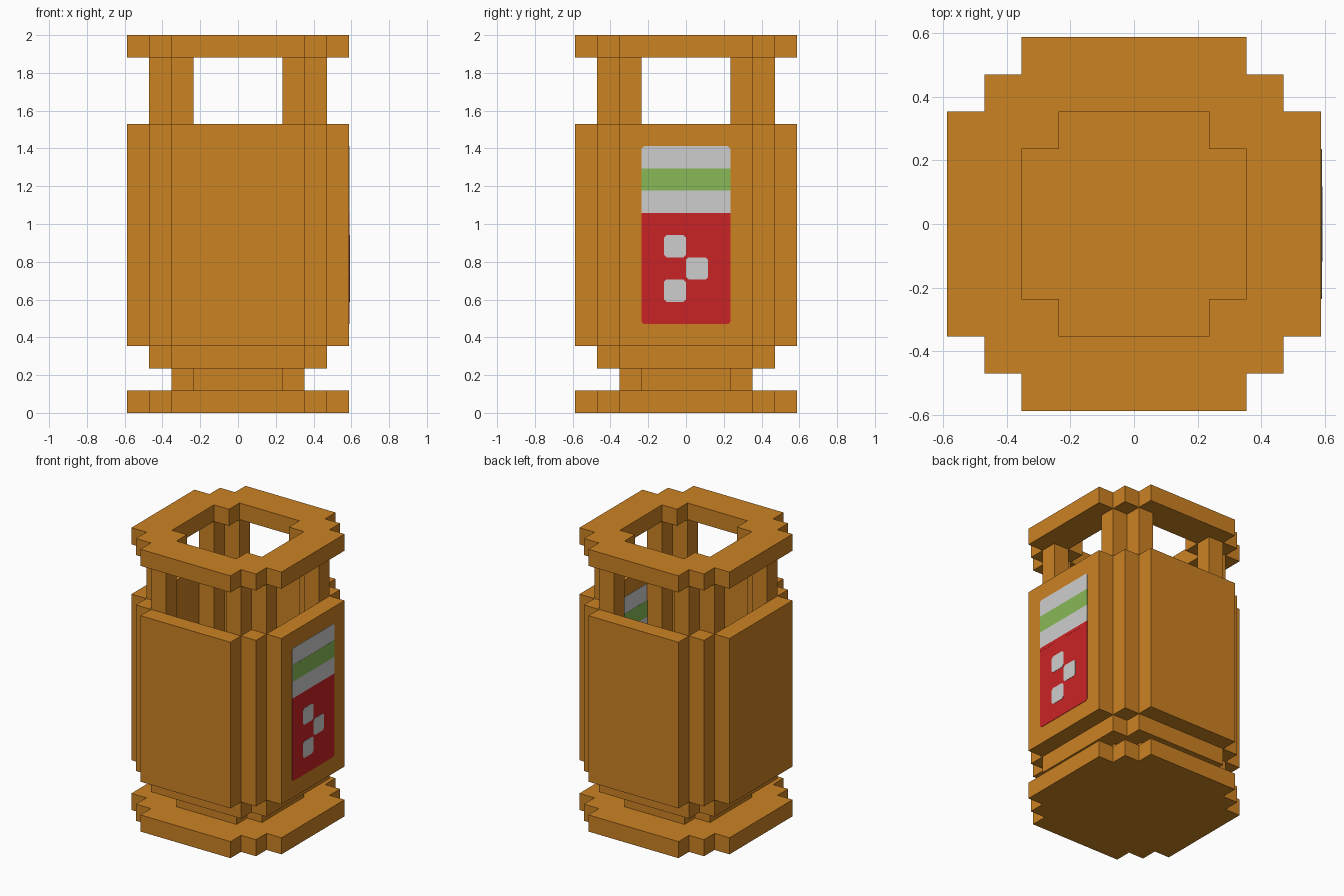
import bpy, bmesh
from mathutils import Vector

cube = bpy.data.objects.get("Cube")
if cube:
    bpy.data.objects.remove(cube, do_unlink=True)

U = 2 / 17  # size of one block


def material(name, rgb):
    lin = [((c / 255 + 0.055) / 1.055) ** 2.4 for c in rgb]
    mat = bpy.data.materials.new(name)
    mat.use_nodes = True
    mat.diffuse_color = (*lin, 1)
    mat.node_tree.nodes["Principled BSDF"].inputs["Base Color"].default_value = (*lin, 1)
    return mat


ORANGE = material("copper orange", (204, 130, 35))
WHITE = material("label white", (206, 206, 206))
GREEN = material("label green", (136, 185, 86))
RED = material("label red", (202, 35, 37))


def finish(name, bm, mat):
    bmesh.ops.recalc_face_normals(bm, faces=bm.faces)
    mesh = bpy.data.meshes.new(name)
    bm.to_mesh(mesh)
    bm.free()
    mesh.materials.append(mat)
    obj = bpy.data.objects.new(name, mesh)
    bpy.context.collection.objects.link(obj)
    return obj


def prism(name, loops, base, direction, mat):
    """Fill closed loops of 3D points (later loops are holes) and extrude them."""
    bm = bmesh.new()
    edges = []
    for loop in loops:
        verts = [bm.verts.new(Vector(p) + Vector(base)) for p in loop]
        edges += [bm.edges.new((verts[i - 1], verts[i])) for i in range(len(verts))]
    if len(loops) == 1:
        bm.faces.new(verts)
    else:
        bmesh.ops.triangle_fill(bm, edges=edges, use_beauty=True)
    new = bmesh.ops.extrude_face_region(bm, geom=bm.faces[:])["geom"]
    bmesh.ops.translate(bm, vec=direction,
                        verts=[g for g in new if isinstance(g, bmesh.types.BMVert)])
    return finish(name, bm, mat)


def stepped(half):
    """Blocky round outline whose diagonal corners are cut in one-block steps."""
    if half == 5:
        corner = [(5, 3), (4, 3), (4, 4), (3, 4), (3, 5)]
    else:
        corner = [(half, half - 1), (half - 1, half - 1), (half - 1, half)]
    points = []
    for _ in range(4):
        points += corner
        corner = [(-y, x) for x, y in corner]
    return [(x * U, y * U, 0) for x, y in points]


def disc(name, halves, z0, z1):
    prism(name, [stepped(h) for h in halves], (0, 0, z0 * U), (0, 0, (z1 - z0) * U), ORANGE)


def box(name, x, y, z):
    pts = [(x[i] * U, y[j] * U, 0) for i, j in ((0, 0), (1, 0), (1, 1), (0, 1))]
    prism(name, [pts], (0, 0, z[0] * U), (0, 0, (z[1] - z[0]) * U), ORANGE)


# Foot, neck, floor and the open cap ring
disc("foot", [5], 0, 1)
disc("neck", [3], 1, 2)
disc("body_floor", [4], 2, 3)
disc("cap_ring", [5, 3], 16, 17)

# Hollow body: four wall panels and four corner posts
for side, s in (("left", 1), ("right", -1)):
    box(side + "_wall", sorted((4 * s, 5 * s)), (-3, 3), (3, 13))
for side, s in (("front", -1), ("back", 1)):
    box(side + "_wall", (-3, 3), sorted((4 * s, 5 * s)), (3, 13))

# Corner posts and the paired uprights that carry the cap
for end, sy in (("front", -1), ("back", 1)):
    for side, sx in (("left", 1), ("right", -1)):
        name = end + "_" + side
        near_x, far_x = sorted((2 * sx, 3 * sx)), sorted((3 * sx, 4 * sx))
        near_y, far_y = sorted((2 * sy, 3 * sy)), sorted((3 * sy, 4 * sy))
        box(name + "_corner_post", far_x, far_y, (3, 13))
        box(name + "_upright_outer", far_x, near_y, (3, 16))
        box(name + "_upright_inner", near_x, far_y, (3, 16))


def plate(name, plane, y, z, thick, mat, cut=0.0):
    """Thin painted plate on a wall plane, with slightly clipped corners."""
    (y0, y1), (z0, z1) = [(a * U, b * U) for a, b in (y, z)]
    c = cut
    if c:
        pts = [(y0 + c, z0), (y1 - c, z0), (y1, z0 + c), (y1, z1 - c),
               (y1 - c, z1), (y0 + c, z1), (y0, z1 - c), (y0, z0 + c)]
    else:
        pts = [(y0, z0), (y1, z0), (y1, z1), (y0, z1)]
    prism(name, [[(0, a, b) for a, b in pts]],
          (plane * U - thick / 2, 0, 0), (thick, 0, 0), mat)


# Label on both faces of the left wall
for face, plane in (("outer", 5), ("inner", 4)):
    plate(face + "_label_top", plane, (-2, 2), (9, 12), 0.004, WHITE, 0.012)
    plate(face + "_label_stripe", plane, (-2, 2), (10, 11), 0.006, GREEN)
    plate(face + "_label_panel", plane, (-2, 2), (4, 9), 0.005, RED, 0.012)
    plate(face + "_label_band", plane, (-2, 2), (9, 10), 0.006, WHITE)
    plate(face + "_label_joint", plane, (-2, 2), (8.8, 9), 0.006, RED)
    for i, (y, z) in enumerate(((-1, 7), (0, 6), (-1, 5))):
        plate(face + "_label_square_" + str(i + 1), plane,
              (y, y + 1), (z, z + 1), 0.008, WHITE, 0.014)
